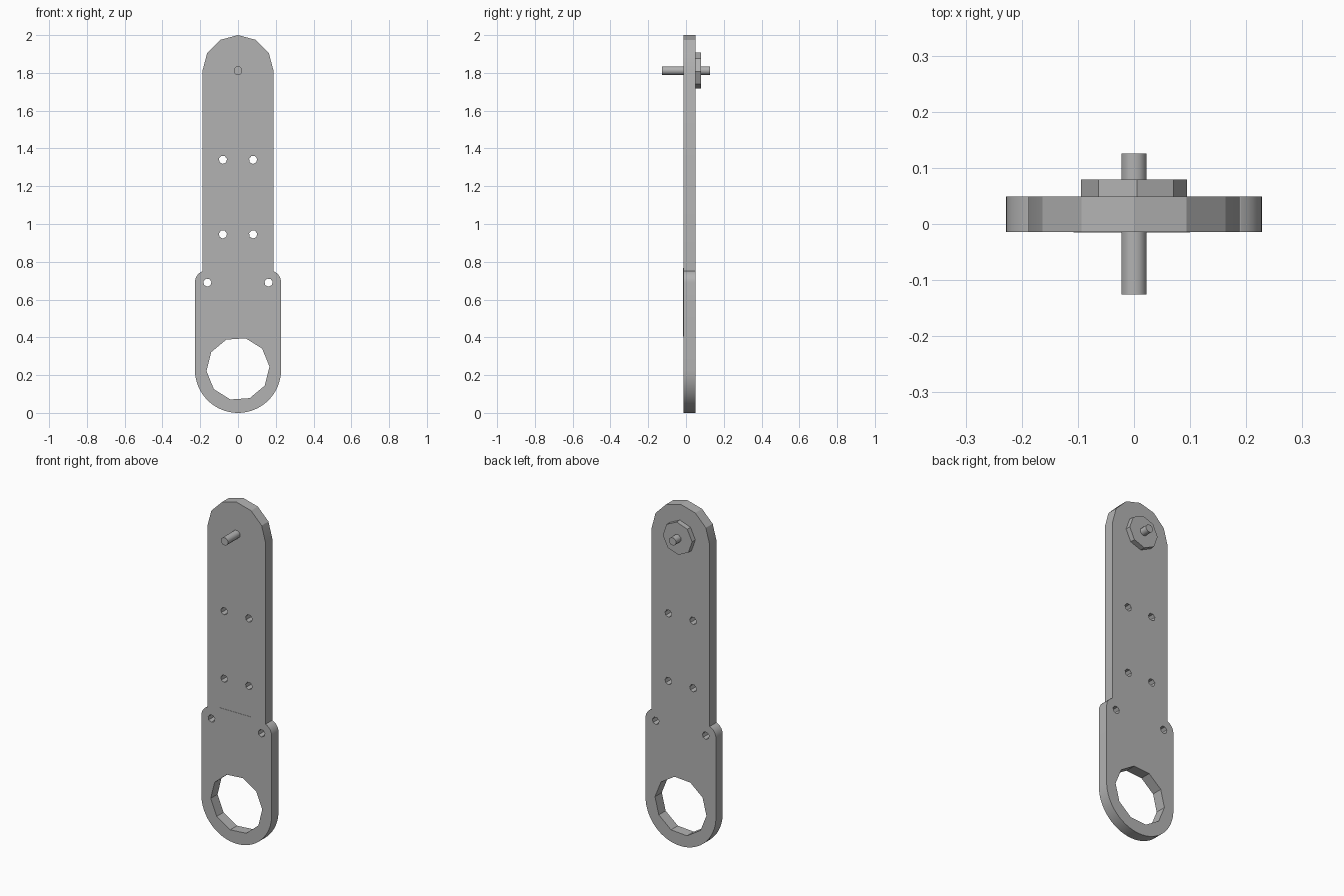
import bpy
from math import cos, sin, pi, radians

cube = bpy.data.objects.get("Cube")
if cube:
    bpy.data.objects.remove(cube, do_unlink=True)

grey = bpy.data.materials.new("plain grey")
grey.use_nodes = True
colour = (0.45, 0.45, 0.45, 1)
grey.diffuse_color = colour
grey.node_tree.nodes["Principled BSDF"].inputs["Base Color"].default_value = colour


def arc(x, z, r, start, end, steps):
    """Points on an arc, angles in degrees."""
    angles = [radians(start + (end - start) * i / steps) for i in range(steps + 1)]
    return [(x + r * cos(a), z + r * sin(a)) for a in angles]


def ring(x, z, r, sides, turn=0):
    return arc(x, z, r, turn, turn + 360, sides)[:-1]


def slab(name, loops, front, back, smooth_angle=20):
    """Extrude closed x-z outlines (inner loops become holes) between two y values."""
    curve = bpy.data.curves.new(name, "CURVE")
    curve.dimensions = "2D"
    curve.fill_mode = "BOTH"
    curve.extrude = (back - front) / 2
    for loop in loops:
        spline = curve.splines.new("POLY")
        spline.points.add(len(loop) - 1)
        for point, (x, z) in zip(spline.points, loop):
            point.co = (x, z, 0, 1)
        spline.use_cyclic_u = True
    obj = bpy.data.objects.new(name, curve)
    bpy.context.collection.objects.link(obj)
    obj.location.y = (front + back) / 2
    obj.rotation_euler.x = pi / 2
    bpy.ops.object.select_all(action="DESELECT")
    obj.select_set(True)
    bpy.context.view_layer.objects.active = obj
    bpy.ops.object.convert(target="MESH")
    obj = bpy.context.object
    obj.data.materials.clear()
    obj.data.materials.append(grey)
    bpy.ops.object.shade_smooth_by_angle(angle=radians(smooth_angle))
    return obj


# Arm outline: right half from the bottom up, then mirrored
half = arc(0, 0.228, 0.228, -90, 0, 16)
half += arc(0.162, 0.69, 0.066, 0, 65, 6)
half += arc(0, 1.812, 0.188, 0, 90, 3)
half.insert(-4, (0.188, 0.75))
outline = half + [(-x, z) for x, z in half[-2:0:-1]]

# Large bearing opening and small bolt holes
holes = [ring(0, 0.233, 0.167, 10, 4)]
for x, z in ((0.08, 1.34), (0.08, 0.945), (0.162, 0.69)):
    for side in (-1, 1):
        holes.append(ring(side * x, z, 0.022, 7, 10))
slab("arm_plate", [outline] + holes, -0.014, 0.049)

# Faint panel on the front, above the opening
slab("front_panel", [[(-0.108, 0.405), (0.1, 0.405), (0.1, 0.768), (-0.108, 0.768)]],
     -0.0155, -0.013)

# Pivot pin through the rounded top, with its collar on the back
slab("pivot_pin", [ring(0, 1.812, 0.024, 8, 22.5)], -0.126, 0.126, 50)
slab("pivot_collar", [ring(0, 1.812, 0.095, 8, -3)], 0.048, 0.079)
